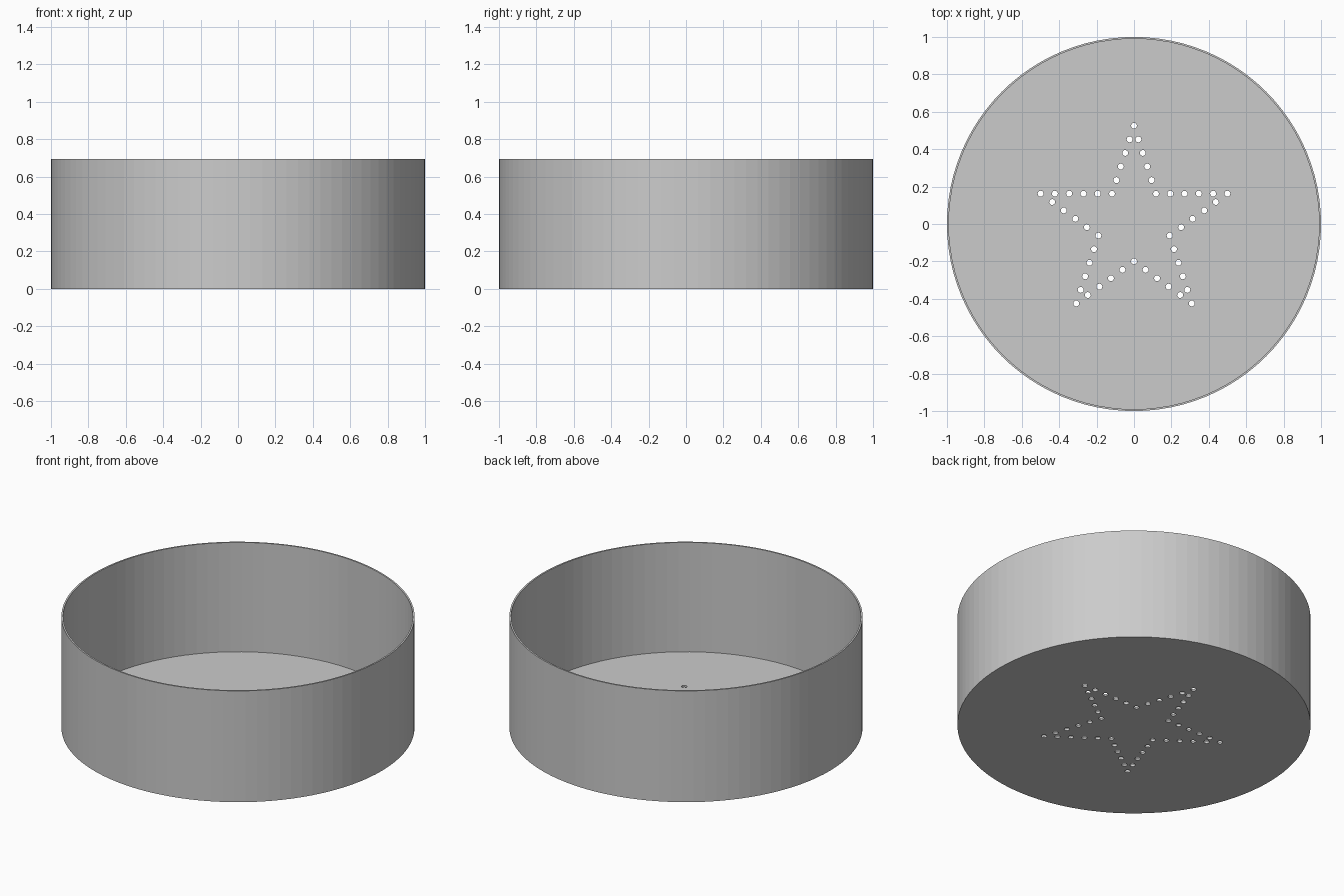
import bpy
import bmesh
from math import sin, cos, pi, tau
from mathutils import Vector

cube = bpy.data.objects.get("Cube")
if cube:
    bpy.data.objects.remove(cube)

RADIUS, HEIGHT, WALL, FLOOR = 1.0, 0.695, 0.01, 0.012
SIDES = 96
STAR_TIP, STAR_NOTCH = 0.525, 0.2
HOLE_RADIUS, HOLE_SIDES, HOLES_PER_EDGE = 0.016, 12, 5

grey = bpy.data.materials.new("plain grey")
grey.use_nodes = True
colour = (0.6, 0.6, 0.6, 1)
grey.diffuse_color = colour
grey.node_tree.nodes["Principled BSDF"].inputs["Base Color"].default_value = colour


def make_object(name, bm):
    mesh = bpy.data.meshes.new(name)
    bm.to_mesh(mesh)
    bm.free()
    mesh.materials.append(grey)
    obj = bpy.data.objects.new(name, mesh)
    bpy.context.collection.objects.link(obj)
    return obj


def ring(bm, centre, radius, sides, z=0):
    """Closed loop of vertices and edges."""
    verts = [bm.verts.new((centre.x + radius * cos(tau * i / sides),
                           centre.y + radius * sin(tau * i / sides), z))
             for i in range(sides)]
    for i in range(sides):
        bm.edges.new((verts[i - 1], verts[i]))
    return verts


# Thin round wall: four rings joined into a closed tube
bm = bmesh.new()
origin = Vector((0, 0))
inner = RADIUS - WALL
section = [(RADIUS, 0), (RADIUS, HEIGHT), (inner, HEIGHT), (inner, 0)]
rings = [ring(bm, origin, r, SIDES, z) for r, z in section]
for k in range(4):
    a, b = rings[k - 1], rings[k]
    for i in range(SIDES):
        bm.faces.new((a[i - 1], a[i], b[i], b[i - 1]))
bmesh.ops.recalc_face_normals(bm, faces=bm.faces)
make_object("wall", bm)

# Floor disc, with holes evenly spaced along a five-pointed star
bm = bmesh.new()
ring(bm, origin, inner, SIDES)
corners = []
for i in range(10):
    r = STAR_NOTCH if i % 2 else STAR_TIP
    angle = pi / 2 + i * pi / 5
    corners.append(Vector((r * cos(angle), r * sin(angle))))
for start, end in zip(corners, corners[1:] + corners[:1]):
    for step in range(HOLES_PER_EDGE):
        ring(bm, start.lerp(end, step / HOLES_PER_EDGE), HOLE_RADIUS, HOLE_SIDES)
bmesh.ops.triangle_fill(bm, edges=bm.edges[:], use_beauty=True, normal=(0, 0, 1))
for face in bm.faces:
    if face.normal.z < 0:
        face.normal_flip()
floor = make_object("floor", bm)

# Give the floor its thickness, growing upwards from z = 0
thick = floor.modifiers.new("thickness", "SOLIDIFY")
thick.thickness = FLOOR
thick.offset = 1
